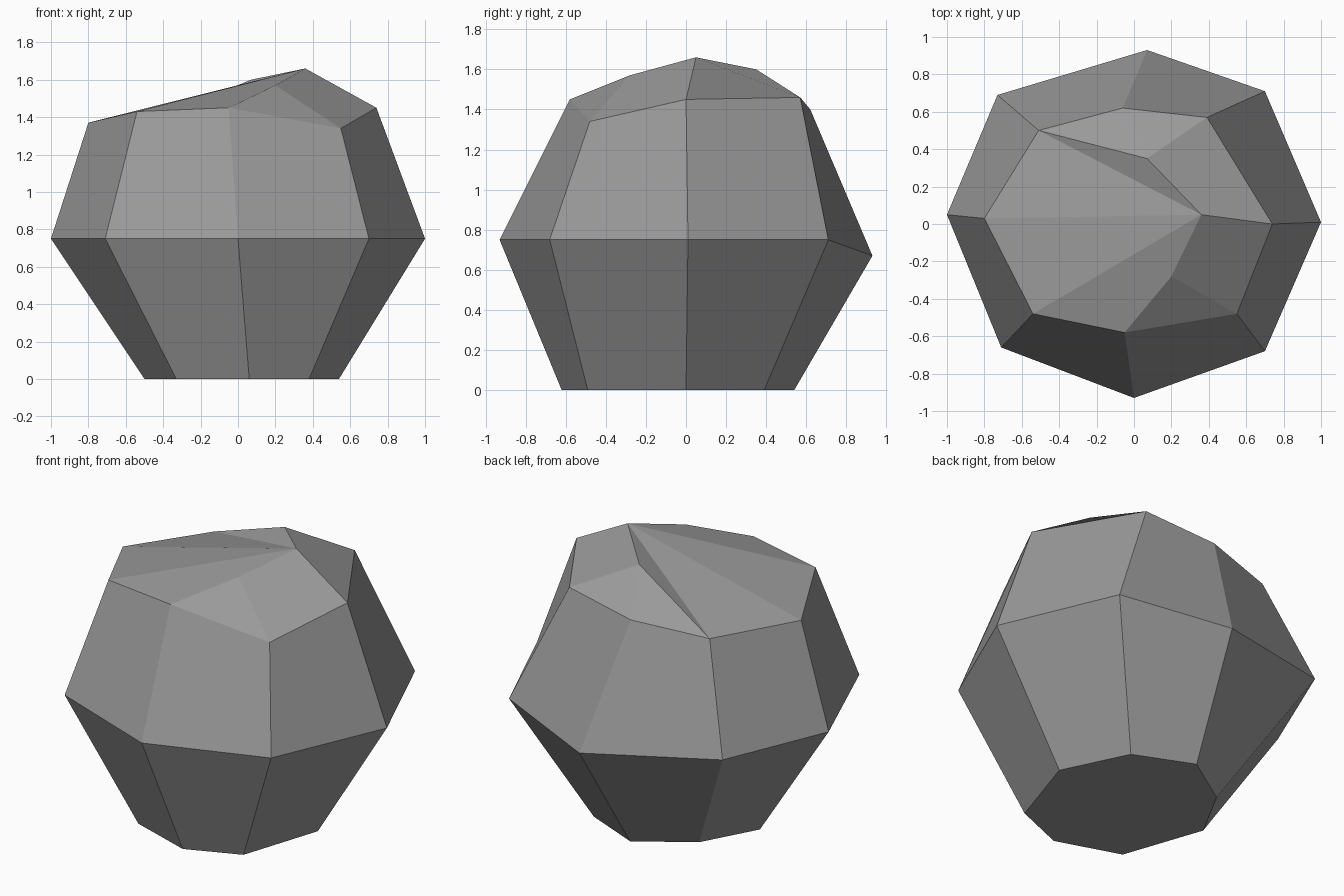
import bpy
import bmesh

default_cube = bpy.data.objects.get("Cube")
if default_cube:
    bpy.data.objects.remove(default_cube, do_unlink=True)


def make_material(name, colour):
    material = bpy.data.materials.new(name)
    material.use_nodes = True
    material.diffuse_color = colour
    shader = next(n for n in material.node_tree.nodes if n.type == "BSDF_PRINCIPLED")
    shader.inputs["Base Color"].default_value = colour
    shader.inputs["Roughness"].default_value = 1.0
    return material


def add_ring(bm, points):
    return [bm.verts.new(point) for point in points]


def bridge(bm, lower, upper):
    """Join two rings of equal length with a band of four-sided faces."""
    count = len(lower)
    for i in range(count):
        j = (i + 1) % count
        bm.faces.new((lower[i], lower[j], upper[j], upper[i]))


# Three uneven eight-sided rings, starting at +x and running anticlockwise
foot_outline = [(.54, 0), (.35, .39), (0, .54), (-.32, .33),
                (-.5, 0), (-.33, -.49), (.06, -.62), (.38, -.49)]
waist_outline = [(1, .01), (.7, .71), (.07, .93), (-.73, .69),
                 (-1, .05), (-.71, -.66), (0, -.93), (.7, -.68)]
shoulder_outline = [(.74, 0, 1.45), (.39, .57, 1.46), (-.06, .62, 1.4),
                    (-.51, .5, 1.36), (-.8, .03, 1.37), (-.54, -.48, 1.43),
                    (-.05, -.58, 1.45), (.55, -.48, 1.34)]

bm = bmesh.new()
foot = add_ring(bm, [(x, y, 0) for x, y in foot_outline])
waist = add_ring(bm, [(x, y, .75) for x, y in waist_outline])
waist[2].co.z = .67  # the back corner sags a little
shoulder = add_ring(bm, shoulder_outline)

# Sides and flat underside
bridge(bm, foot, waist)
bridge(bm, waist, shoulder)
bm.faces.new(list(reversed(foot)))

# Broken crown: a peak with a ridge point behind it and one in front
peak = bm.verts.new((.36, .05, 1.66))
back_ridge = bm.verts.new((.07, .35, 1.6))
front_ridge = bm.verts.new((.2, -.28, 1.57))
east, back_left, back, back_right, west, front_right, front, front_left = shoulder
for corners in (
    (peak, east, back_left, back_ridge),
    (back_ridge, back_left, back),
    (back_ridge, back, back_right),
    (peak, back_ridge, back_right),
    (peak, back_right, west),
    (peak, west, front_right),
    (peak, front_right, front, front_ridge),
    (front_ridge, front, front_left),
    (peak, front_ridge, front_left, east),
):
    bm.faces.new(corners)

bmesh.ops.recalc_face_normals(bm, faces=bm.faces[:])
mesh = bpy.data.meshes.new("boulder")
bm.to_mesh(mesh)
bm.free()

# Flat shaded grey stone
mesh.materials.append(make_material("stone grey", (.32, .32, .32, 1)))
boulder = bpy.data.objects.new("boulder", mesh)
bpy.context.collection.objects.link(boulder)
